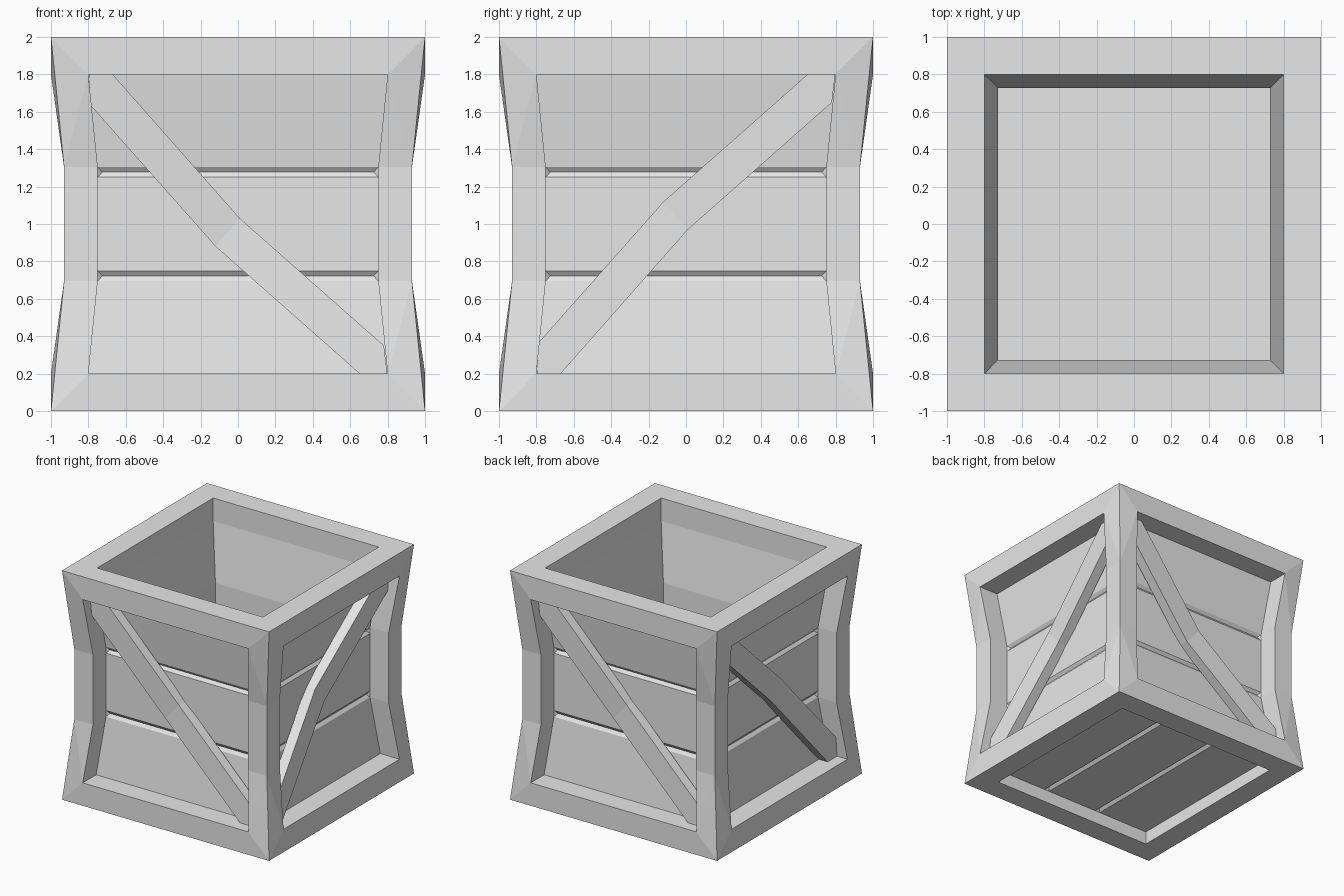
import bpy
import bmesh
from mathutils import Matrix, Vector

if "Cube" in bpy.data.objects:
    bpy.data.objects.remove(bpy.data.objects["Cube"], do_unlink=True)

grey = bpy.data.materials.new("light_grey")
grey.use_nodes = True
grey.diffuse_color = (0.8, 0.8, 0.8, 1)
grey.node_tree.nodes["Principled BSDF"].inputs["Base Color"].default_value = (0.8, 0.8, 0.8, 1)

HI, LO = 1.305, 0.695            # waist heights where the crate pinches in
TURNS = [Matrix.Rotation(i * 1.5707963, 3, "Z") for i in range(4)]


def finish(bm, name):
    bmesh.ops.remove_doubles(bm, verts=bm.verts, dist=0.0005)
    bmesh.ops.recalc_face_normals(bm, faces=bm.faces)
    mesh = bpy.data.meshes.new(name)
    bm.to_mesh(mesh)
    bm.free()
    mesh.materials.append(grey)
    obj = bpy.data.objects.new(name, mesh)
    bpy.context.collection.objects.link(obj)
    return obj


def face(bm, place, *points):
    bm.faces.new([bm.verts.new(place(*p)) for p in points])


def plank_panel(bm, place, rows, cut):
    """Planks along u; every second strip between rows is a V groove."""
    for i, ((v0, w0, d0), (v1, w1, d1)) in enumerate(zip(rows, rows[1:])):
        a, b, c, d = (-w0, d0, v0), (w0, d0, v0), (w1, d1, v1), (-w1, d1, v1)
        if i % 2 == 0:
            face(bm, place, a, b, c, d)
        else:
            mid = (v0 + v1) / 2
            left, right = (-w0 + 0.025, d0 + cut, mid), (w0 - 0.025, d0 + cut, mid)
            face(bm, place, a, b, right, left)
            face(bm, place, d, c, right, left)
            face(bm, place, a, d, left)
            face(bm, place, b, c, right)


# Crate body: frame, recessed plank sides, inner walls
body = bmesh.new()
outer = [(1, 1, 2), (0.93, 0.93, HI), (0.93, 0.93, LO), (1, 1, 0)]
inner = [(0.8, 1, 1.8), (0.75, 0.93, HI), (0.75, 0.93, LO), (0.8, 1, 0.2)]
back = [(0.8, 0.815, 1.8), (0.75, 0.75, HI), (0.75, 0.75, LO), (0.8, 0.815, 0.2)]
wall = [(0.8, 0.8, 2), (0.8, 0.8, 1.8), (0.727, 0.727, HI),
        (0.727, 0.727, LO), (0.8, 0.8, 0.2)]


def flip(p):
    return (-p[0], p[1], p[2])


for turn in TURNS:
    def place(u, d, z, turn=turn):
        return turn @ Vector((u, -d, z))

    def strip(p, q):
        face(body, place, p, q, flip(q), flip(p))

    # rails and their inner ledges
    for k in (0, 3):
        strip(outer[k], inner[k])
        strip(inner[k], back[k])
    # corner posts
    for side in (lambda p: p, flip):
        o, n, b = ([side(p) for p in row] for row in (outer, inner, back))
        face(body, place, o[0], n[0], o[1])
        face(body, place, n[0], n[1], o[1])
        face(body, place, o[1], n[1], n[2], o[2])
        face(body, place, n[2], n[3], o[2])
        face(body, place, o[3], n[3], o[2])
        for k in range(3):
            face(body, place, n[k], n[k + 1], b[k + 1], b[k])
    # plank side
    plank_panel(body, place, [(1.8, 0.8, 0.815), (HI, 0.75, 0.75), (1.25, 0.75, 0.75),
                              (0.75, 0.75, 0.75), (LO, 0.75, 0.75), (0.2, 0.8, 0.815)], -0.021)
    # top rim, inside wall, bottom rim and its ledge
    strip(outer[0], wall[0])
    for p, q in zip(wall, wall[1:]):
        strip(p, q)
    strip(outer[3], (0.8, 0.8, 0))
    strip((0.8, 0.8, 0), (0.8, 0.8, 0.115))

# Floor inside and plank underside
face(body, lambda x, y, z: Vector((x, y, z)),
     (-0.8, -0.8, 0.2), (0.8, -0.8, 0.2), (0.8, 0.8, 0.2), (-0.8, 0.8, 0.2))
plank_panel(body, lambda u, d, v: Vector((v, u, d)),
            [(v, 0.8, 0.115) for v in (-0.8, -0.3, -0.25, 0.25, 0.3, 0.8)], 0.025)
finish(body, "crate_body")

# Diagonal braces: a kinked board, two halves meeting at the bend
upper = [(-0.67, 1.8), (-0.798, 1.8), (-0.785, 1.63)]
bend = [(-0.12, 0.88), (0.01, 1.03)]
lower = [(0.65, 0.2), (0.798, 0.2), (0.78, 0.35)]


def brace(name, place):
    bm = bmesh.new()

    def ring(front, rear):
        ends = upper + lower
        return [[bm.verts.new(place(u, (rear if p in bend else rear + 0.07)
                                    if layer else (front if p in bend else front + 0.07), z))
                 for p in upper + bend + ends[3:] for u, z in [p]]
                for layer in (0, 1)]

    layers = ring(0.83, 0.74)
    for v in layers:
        bm.faces.new([v[0], v[1], v[2], v[3], v[4]])
        bm.faces.new([v[4], v[3], v[5], v[6], v[7]])
    loop = [0, 1, 2, 3, 5, 6, 7, 4]
    for a, b in zip(loop, loop[1:] + loop[:1]):
        bm.faces.new([layers[0][a], layers[0][b], layers[1][b], layers[1][a]])
    finish(bm, name)


brace("front_brace", lambda u, d, z: Vector((u, -d, z)))
brace("back_brace", lambda u, d, z: Vector((-u, d, z)))
for name, s in (("left_brace", 1), ("right_brace", -1)):
    brace(name, lambda u, d, z, s=s: Vector((s * d, u, 2 - z)))
